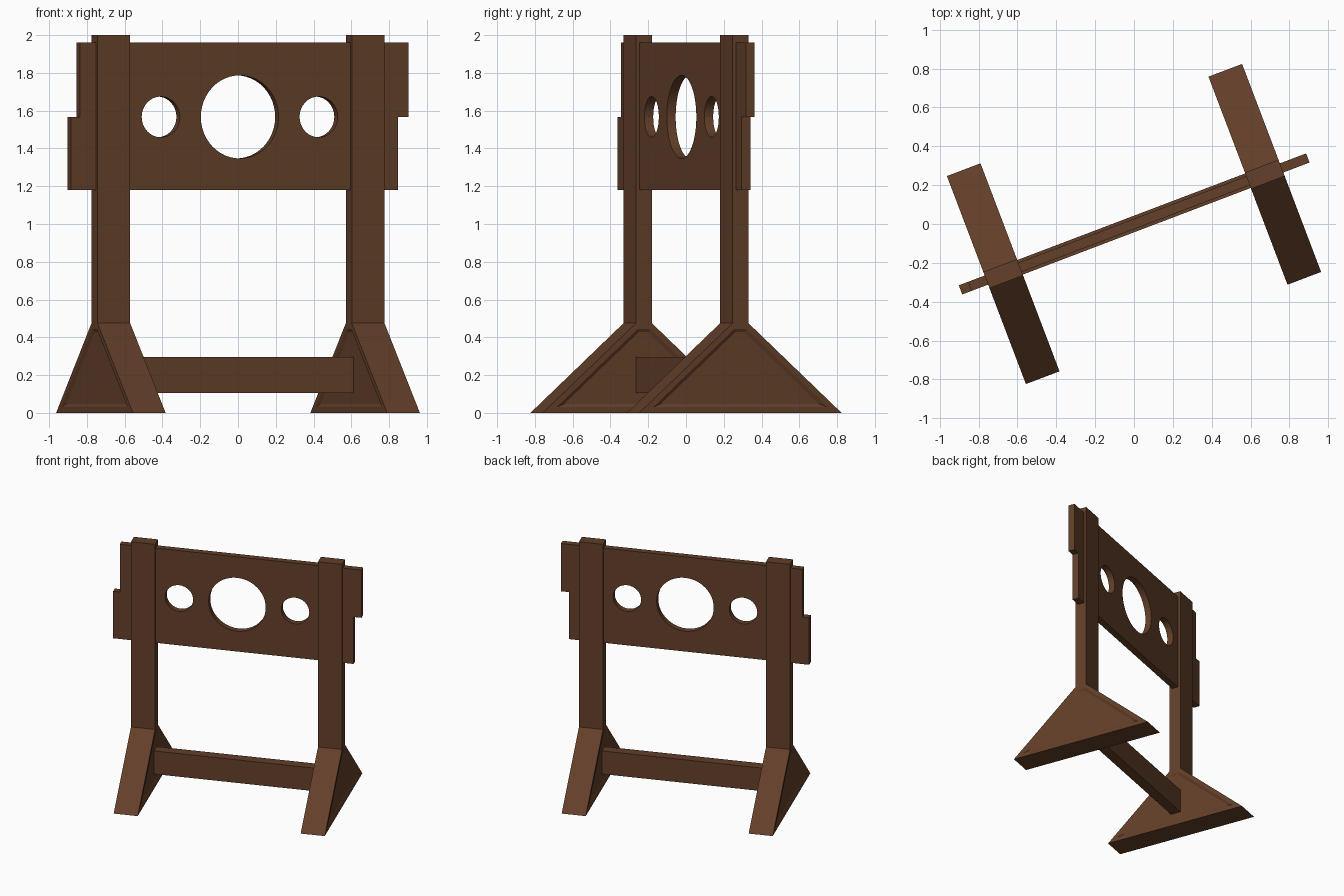
import bpy, bmesh
from math import pi, cos, sin, radians
from mathutils import Matrix

if "Cube" in bpy.data.objects:
    bpy.data.objects.remove(bpy.data.objects["Cube"])

TURN = Matrix.Rotation(radians(20.8), 4, 'Z')   # whole stand is turned in plan
POST_U, POST_W, POST_D = 0.72, 0.185, 0.09
FOOT_TOP, SEAM = 0.475, 1.567

wood = bpy.data.materials.new("dark_wood")
wood.diffuse_color = (0.125, 0.05, 0.022, 1)
wood.use_nodes = True
wood.node_tree.nodes["Principled BSDF"].inputs["Base Color"].default_value = wood.diffuse_color


def finish(bm, name):
    bmesh.ops.recalc_face_normals(bm, faces=bm.faces)
    bm.transform(TURN)
    mesh = bpy.data.meshes.new(name)
    bm.to_mesh(mesh)
    bm.free()
    mesh.materials.append(wood)
    obj = bpy.data.objects.new(name, mesh)
    bpy.context.collection.objects.link(obj)
    return obj


def box(name, u0, u1, depth, z0, z1):
    bm = bmesh.new()
    size = Matrix.Diagonal((u1 - u0, depth, z1 - z0, 1))
    place = Matrix.Translation(((u0 + u1) / 2, 0, (z0 + z1) / 2))
    bmesh.ops.create_cube(bm, size=1, matrix=place @ size)
    return finish(bm, name)


def prism(points, offset):
    """Extrude a closed 3D outline along an offset."""
    bm = bmesh.new()
    face = bm.faces.new([bm.verts.new(p) for p in points])
    ext = bmesh.ops.extrude_face_region(bm, geom=[face], use_keep_orig=True)
    verts = [g for g in ext["geom"] if isinstance(g, bmesh.types.BMVert)]
    bmesh.ops.translate(bm, verts=verts, vec=offset)
    bmesh.ops.recalc_face_normals(bm, faces=bm.faces)
    return bm


def foot(name, u):
    # tapered foot with a shallow sunken panel on each side
    profile = [(-0.5725, 0), (0.5725, 0), (POST_D / 2, FOOT_TOP), (-POST_D / 2, FOOT_TOP)]
    bm = prism([(u - POST_W / 2, v, z) for v, z in profile], (POST_W, 0, 0))
    sides = [f for f in bm.faces if abs(f.normal.x) > 0.9]
    bmesh.ops.inset_individual(bm, faces=sides, thickness=0.03, use_even_offset=True)
    bmesh.ops.inset_individual(bm, faces=sides, thickness=0.018, depth=-0.01,
                               use_even_offset=True)
    return finish(bm, name)


def plank(name, u0, u1, z_outer, sign):
    # half board: half-round notches for neck and wrists along the seam
    outline = [(u0, z_outer), (u0, SEAM)]
    for centre, r, n in ((-0.447, 0.108, 16), (0, 0.22, 24), (0.447, 0.108, 16)):
        for i in range(n + 1):
            a = pi - pi * i / n
            outline.append((centre + r * cos(a), SEAM + sign * r * sin(a)))
    outline += [(u1, SEAM), (u1, z_outer)]
    bm = prism([(u, -0.025, z) for u, z in outline], (0, 0.05, 0))
    obj = finish(bm, name)
    bpy.ops.object.select_all(action='DESELECT')
    obj.select_set(True)
    bpy.context.view_layer.objects.active = obj
    bpy.ops.object.shade_smooth_by_angle(angle=radians(30))


# posts and feet
for side, s in (("left", -1), ("right", 1)):
    u = s * POST_U
    box(side + "_post", u - POST_W / 2, u + POST_W / 2, POST_D, FOOT_TOP, 2.0)
    foot(side + "_foot", u)

# crossbar between the feet, ending on the sunken panels
inner = POST_U - POST_W / 2 + 0.012
box("lower_crossbar", -inner, inner, 0.08, 0.105, 0.295)

# the two halves of the board, slid slightly apart
plank("lower_plank", -0.955, 0.896, 1.18, -1)
plank("upper_plank", -0.904, 0.957, 1.96, 1)
